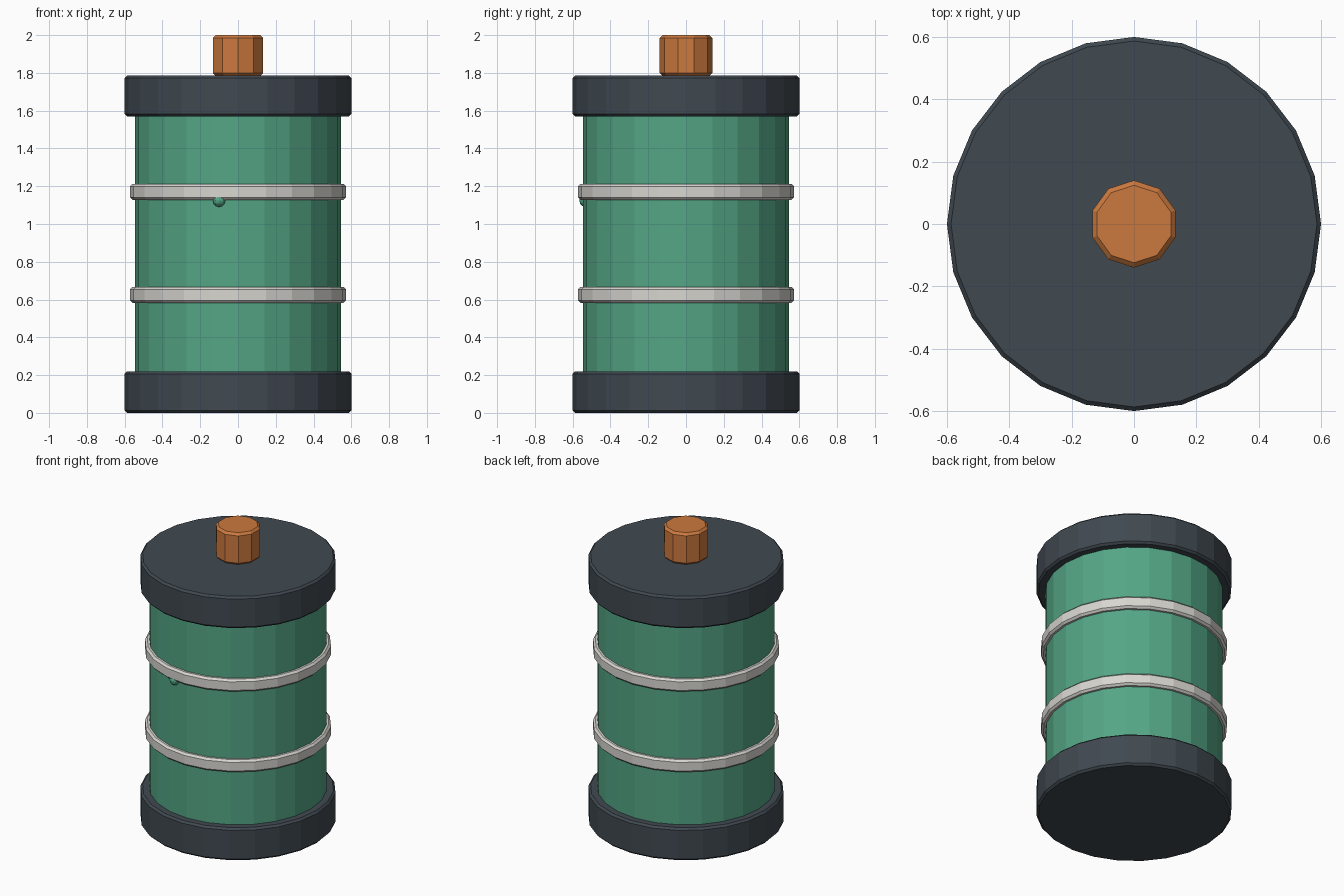
import bpy
import math

if "Cube" in bpy.data.objects:
    bpy.data.objects.remove(bpy.data.objects["Cube"], do_unlink=True)


def make_material(name, rgb):
    mat = bpy.data.materials.new(name)
    mat.use_nodes = True
    mat.diffuse_color = (*rgb, 1)
    shader = mat.node_tree.nodes["Principled BSDF"]
    shader.inputs["Base Color"].default_value = (*rgb, 1)
    shader.inputs["Roughness"].default_value = 0.7
    return mat


green = make_material("green casing", (0.088, 0.38, 0.235))
slate = make_material("dark slate", (0.051, 0.066, 0.081))
silver = make_material("pale metal", (0.68, 0.67, 0.63))
copper = make_material("copper", (0.60, 0.19, 0.048))


def drum(name, radius, bottom, top, sides, mat, bevel=0.0):
    """Upright flat-shaded cylinder with a corner on the y axis."""
    bpy.ops.mesh.primitive_cylinder_add(
        vertices=sides, radius=radius, depth=top - bottom,
        location=(0, 0, (bottom + top) / 2))
    obj = bpy.context.object
    obj.name = name
    obj.data.materials.append(mat)
    if bevel:
        mod = obj.modifiers.new("rim bevel", "BEVEL")
        mod.width = bevel
        mod.segments = 1
        mod.limit_method = "ANGLE"
        mod.angle_limit = math.radians(60)
    return obj


# Central casing
drum("casing", 0.545, 0.1, 1.7, 24, green)

# End caps
drum("bottom_cap", 0.6, 0.0, 0.22, 24, slate, 0.013)
drum("top_cap", 0.6, 1.57, 1.785, 24, slate, 0.013)

# Bands around the casing
for name, height in (("lower_band", 0.625), ("upper_band", 1.17)):
    drum(name, 0.572, height - 0.042, height + 0.042, 24, silver, 0.013)

# Terminal on top
drum("terminal", 0.14, 1.785, 2.0, 10, copper, 0.015)

# Small stud tucked under the upper band at the front
bpy.ops.mesh.primitive_uv_sphere_add(
    segments=10, ring_count=6, radius=0.035, location=(-0.1, -0.53, 1.125))
stud = bpy.context.object
stud.name = "stud"
stud.data.materials.append(green)
